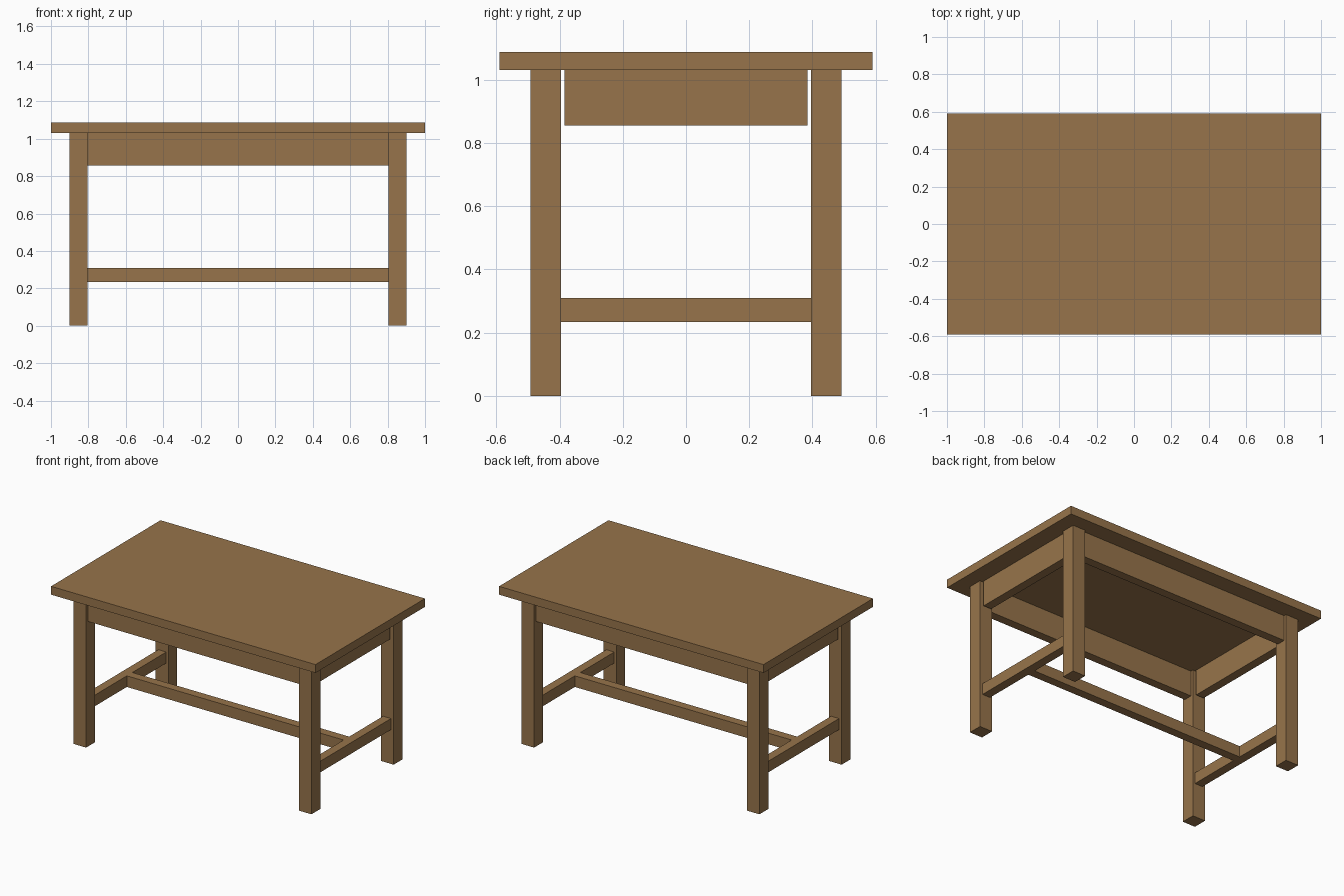
import bpy

if "Cube" in bpy.data.objects:
    bpy.data.objects.remove(bpy.data.objects["Cube"])

wood = bpy.data.materials.new("brown wood")
wood.diffuse_color = (0.31, 0.175, 0.07, 1.0)
wood.use_nodes = True
wood.node_tree.nodes["Principled BSDF"].inputs["Base Color"].default_value = wood.diffuse_color


def box(name, center, size):
    """Axis-aligned flat-faced box from its centre and full size."""
    bpy.ops.mesh.primitive_cube_add(size=1, location=center)
    ob = bpy.context.object
    ob.name = name
    ob.scale = size
    bpy.ops.object.transform_apply(location=False, rotation=False, scale=True)
    ob.data.materials.append(wood)
    return ob


UNDER = 1.031            # underside of the top
LEG_X, LEG_Y = 0.852, 0.444   # leg centres
LEG = 0.096
RAIL = 0.06              # thickness of aprons and stretchers
APRON_H, APRON_Z = 0.175, UNDER - 0.0875
BAR_H, BAR_Z = 0.076, 0.272

# Table top
box("table_top", (0, 0, UNDER + 0.0285), (2.0, 1.182, 0.057))

# Legs
for sx, side in ((-1, "left"), (1, "right")):
    for sy, end in ((-1, "front"), (1, "back")):
        box(f"{end}_{side}_leg", (sx * LEG_X, sy * LEG_Y, UNDER / 2),
            (LEG, LEG, UNDER))

# Long aprons
for sy, end in ((-1, "front"), (1, "back")):
    box(f"{end}_apron", (0, sy * LEG_Y, APRON_Z), (1.608, RAIL, APRON_H))

# End aprons (short of the legs by a small gap) and end stretchers
for sx, side in ((-1, "left"), (1, "right")):
    box(f"{side}_apron", (sx * 0.85, 0, APRON_Z), (RAIL, 0.77, APRON_H))
    box(f"{side}_stretcher", (sx * 0.85, 0, BAR_Z), (RAIL, 0.792, BAR_H))

# Centre stretcher joining the two end stretchers
box("centre_stretcher", (0, 0, BAR_Z), (1.64, RAIL, BAR_H))
